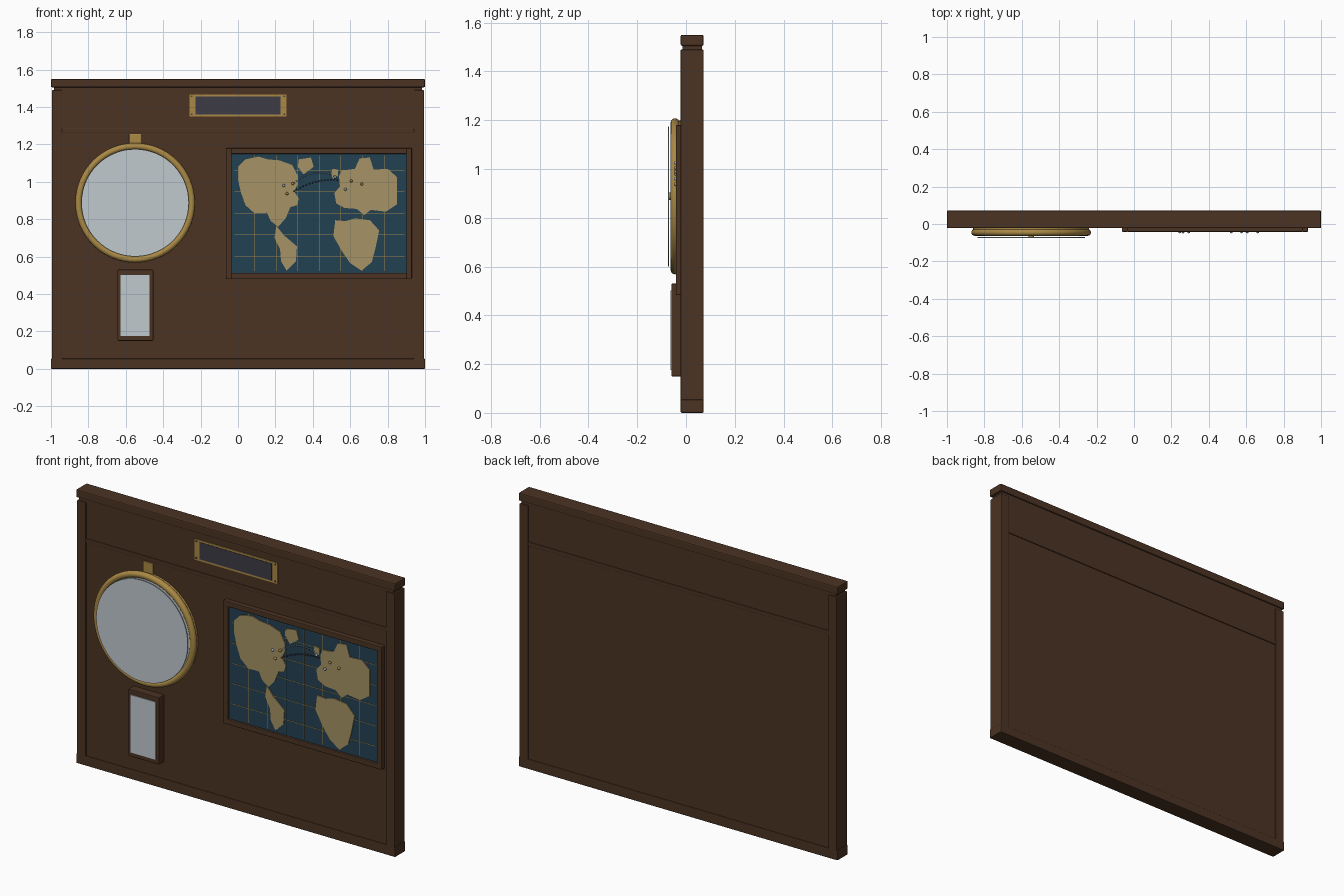
import bpy, bmesh, math
from mathutils import Vector

if "Cube" in bpy.data.objects:
    bpy.data.objects.remove(bpy.data.objects["Cube"])


def material(name, rgb):
    m = bpy.data.materials.new(name)
    m.diffuse_color = (*rgb, 1)
    m.use_nodes = True
    m.node_tree.nodes["Principled BSDF"].inputs["Base Color"].default_value = m.diffuse_color
    return m


WOOD = material("dark wood", (0.072, 0.033, 0.017))
BRASS = material("brass", (0.40, 0.25, 0.06))
GLASS = material("pale glass", (0.53, 0.59, 0.62))
SEA = material("sea blue", (0.016, 0.052, 0.085))
LAND = material("parchment land", (0.38, 0.29, 0.13))
SLATE = material("slate", (0.047, 0.045, 0.062))
PALE = material("pale blue", (0.30, 0.42, 0.50))


def finish(bm, name, mat, smooth=False):
    bmesh.ops.recalc_face_normals(bm, faces=bm.faces)
    me = bpy.data.meshes.new(name)
    bm.to_mesh(me)
    bm.free()
    me.materials.append(mat)
    ob = bpy.data.objects.new(name, me)
    bpy.context.collection.objects.link(ob)
    if smooth:
        bpy.ops.object.select_all(action='DESELECT')
        ob.select_set(True)
        bpy.context.view_layer.objects.active = ob
        bpy.ops.object.shade_smooth_by_angle(angle=math.radians(35))
    return ob


def box(name, mat, x, y, z, bevel=0.0):
    """Box from (min, max) ranges."""
    bm = bmesh.new()
    bmesh.ops.create_cube(bm, size=1)
    for v in bm.verts:
        v.co = [r[0] if c < 0 else r[1] for c, r in zip(v.co, (x, y, z))]
    if bevel:
        bmesh.ops.bevel(bm, geom=bm.edges[:], offset=bevel, segments=2,
                        profile=0.5, affect='EDGES')
    return finish(bm, name, mat)


def frame(name, mat, x, z, inset, y, bevel=0.004):
    """Rectangular picture frame made of four bars."""
    box(name + "_left", mat, (x[0], x[0] + inset), y, z, bevel)
    box(name + "_right", mat, (x[1] - inset, x[1]), y, z, bevel)
    inner = (x[0] + inset * 0.9, x[1] - inset * 0.9)
    box(name + "_bottom", mat, inner, y, (z[0], z[0] + inset), bevel)
    box(name + "_top", mat, inner, y, (z[1] - inset, z[1]), bevel)


def lathe(name, mat, centre, profile, steps=64, closed=False):
    """Spin (radius, y) points around a front-to-back axis."""
    bm = bmesh.new()
    rings = []
    for i in range(steps):
        a = math.tau * i / steps
        rings.append([bm.verts.new((centre[0] + r * math.cos(a), y,
                                    centre[1] + r * math.sin(a)))
                      for r, y in profile])
    n = len(profile)
    for i in range(steps):
        p, q = rings[i], rings[(i + 1) % steps]
        for j in range(n if closed else n - 1):
            k = (j + 1) % n
            bm.faces.new((p[j], p[k], q[k], q[j]))
    if not closed:
        for end in (0, -1):
            bm.faces.new([r[end] for r in rings])
    return finish(bm, name, mat, True)


def plate(name, mat, points, y0, y1):
    """Thin extruded outline; points are (x, z)."""
    bm = bmesh.new()
    f = bm.faces.new([bm.verts.new((x, y0, z)) for x, z in points])
    new = bmesh.ops.extrude_face_region(bm, geom=[f])["geom"]
    for v in new:
        if isinstance(v, bmesh.types.BMVert):
            v.co.y = y1
    return finish(bm, name, mat)


def bead(name, mat, x, y, z, r):
    bm = bmesh.new()
    bmesh.ops.create_icosphere(bm, subdivisions=2, radius=r)
    bmesh.ops.translate(bm, vec=Vector((x, y, z)), verts=bm.verts)
    return finish(bm, name, mat, True)


# Wall panel: recessed board, stiles, rail, base and cap
FACE = (-0.022, 0.072)
box("board", WOOD, (-0.985, 0.985), (-0.015, 0.065), (0.03, 1.51))
for side, s in (("left", -1), ("right", 1)):
    box("stile_" + side, WOOD, sorted((s * 0.94, s * 0.995)), FACE, (0.04, 1.49), 0.004)
box("middle_rail", WOOD, (-0.942, 0.942), (-0.02, 0.07), (1.264, 1.286), 0.003)
box("base_rail", WOOD, (-1, 1), FACE, (0, 0.055), 0.005)
box("top_cap", WOOD, (-1, 1), FACE, (1.505, 1.55), 0.006)

# Name plaque with corner screws
box("plaque_plate", BRASS, (-0.26, 0.26), (-0.02, -0.01), (1.35, 1.468))
box("plaque_panel", SLATE, (-0.226, 0.226), (-0.0225, -0.015), (1.361, 1.457))
for x in (-0.248, 0.248):
    for z in (1.361, 1.457):
        lathe("plaque_screw", SLATE, (x, z), [(0.005, -0.022), (0.005, -0.015)], 12)

# Round clock: case, bezel ring, dial, hub, glass and hanger
C = (-0.55, 0.888)
lathe("clock_case", BRASS, C, [(0.31, -0.045), (0.31, -0.01)])
lathe("clock_bezel", BRASS, C,
      [(0.302 + 0.018 * math.cos(t), -0.045 + 0.018 * math.sin(t))
       for t in (math.tau * i / 16 for i in range(16))], closed=True)
lathe("clock_dial", GLASS, C, [(0.288, -0.052), (0.288, -0.03)])
lathe("clock_hub", BRASS, C, [(0.015, -0.069), (0.015, -0.05)], 20)
lathe("clock_glass", GLASS, C, [(0.287, -0.074), (0.287, -0.070)])
box("clock_hanger", BRASS, (-0.582, -0.518), (-0.0225, -0.01), (1.19, 1.256), 0.003)

# Narrow case with glass front
box("pendulum_case", WOOD, (-0.645, -0.453), (-0.06, -0.01), (0.15, 0.53), 0.004)
box("pendulum_glass", GLASS, (-0.628, -0.472), (-0.064, -0.055), (0.175, 0.502))

# Map: frame, sea and grid lines
frame("map_frame", WOOD, (-0.064, 0.93), (0.483, 1.18), 0.03, (-0.042, -0.01))
box("map_sea", SEA, (-0.045, 0.91), (-0.03, -0.01), (0.5, 1.16))
for i in range(-3, 4):
    x = 0.435 + i * 0.1155
    box("meridian", BRASS, (x - 0.0015, x + 0.0015), (-0.0315, -0.029), (0.522, 1.142))
for i in range(-2, 3):
    z = 0.832 + i * 0.115
    box("parallel", BRASS, (-0.02, 0.89), (-0.0315, -0.029), (z - 0.0015, z + 0.0015))

# Land masses
plate("land_northwest", LAND, [
    (0, 1.08), (0.04, 1.12), (0.11, 1.135), (0.16, 1.12), (0.22, 1.115), (0.29, 1.09),
    (0.32, 1.03), (0.32, 0.99), (0.3, 0.95), (0.325, 0.91), (0.315, 0.875), (0.28, 0.865),
    (0.255, 0.805), (0.215, 0.76), (0.175, 0.79), (0.155, 0.835), (0.09, 0.83),
    (0.04, 0.875), (0.015, 0.945), (0, 1.01)], -0.028, -0.035)
plate("land_southwest", LAND, [
    (0.205, 0.765), (0.245, 0.715), (0.315, 0.655), (0.31, 0.575), (0.26, 0.525),
    (0.23, 0.575), (0.225, 0.64), (0.195, 0.70)], -0.028, -0.035)
plate("land_north_island", LAND, [
    (0.325, 1.12), (0.39, 1.13), (0.405, 1.08), (0.35, 1.04), (0.32, 1.08)], -0.028, -0.035)
plate("land_small_island", LAND, [
    (0.505, 1.07), (0.535, 1.065), (0.535, 1.03), (0.51, 1.015), (0.497, 1.04)], -0.028, -0.035)
plate("land_northeast", LAND, [
    (0.54, 1.03), (0.555, 1.06), (0.625, 1.07), (0.65, 1.125), (0.705, 1.13), (0.725, 1.065),
    (0.8, 1.07), (0.85, 1.025), (0.85, 0.88), (0.79, 0.84), (0.71, 0.85), (0.675, 0.822),
    (0.635, 0.855), (0.57, 0.86), (0.525, 0.885), (0.515, 0.94), (0.545, 0.975)],
    -0.028, -0.035)
plate("land_southeast", LAND, [
    (0.52, 0.795), (0.575, 0.79), (0.625, 0.805), (0.705, 0.795), (0.755, 0.74),
    (0.735, 0.645), (0.715, 0.57), (0.66, 0.525), (0.6, 0.565), (0.555, 0.63),
    (0.51, 0.71)], -0.028, -0.035)

# Pins and the two dotted routes between them
for i, (x, z) in enumerate([(0.245, 0.98), (0.293, 0.99), (0.262, 0.937), (0.52, 1.025),
                            (0.574, 0.96), (0.605, 1.005), (0.662, 0.988)]):
    bead("map_pin", PALE if i in (0, 3, 4) else BRASS, x, -0.042, z, 0.008)
for name, mat, a, b, lift in (("route_upper", PALE, (0.30, 0.995), (0.515, 1.03), 0.035),
                              ("route_lower", SLATE, (0.30, 0.95), (0.53, 1.01), 0.02)):
    for i in range(15):
        t = i / 14
        bead(name, mat, a[0] + (b[0] - a[0]) * t, -0.036,
             a[1] + (b[1] - a[1]) * t + lift * 4 * t * (1 - t), 0.0045)
